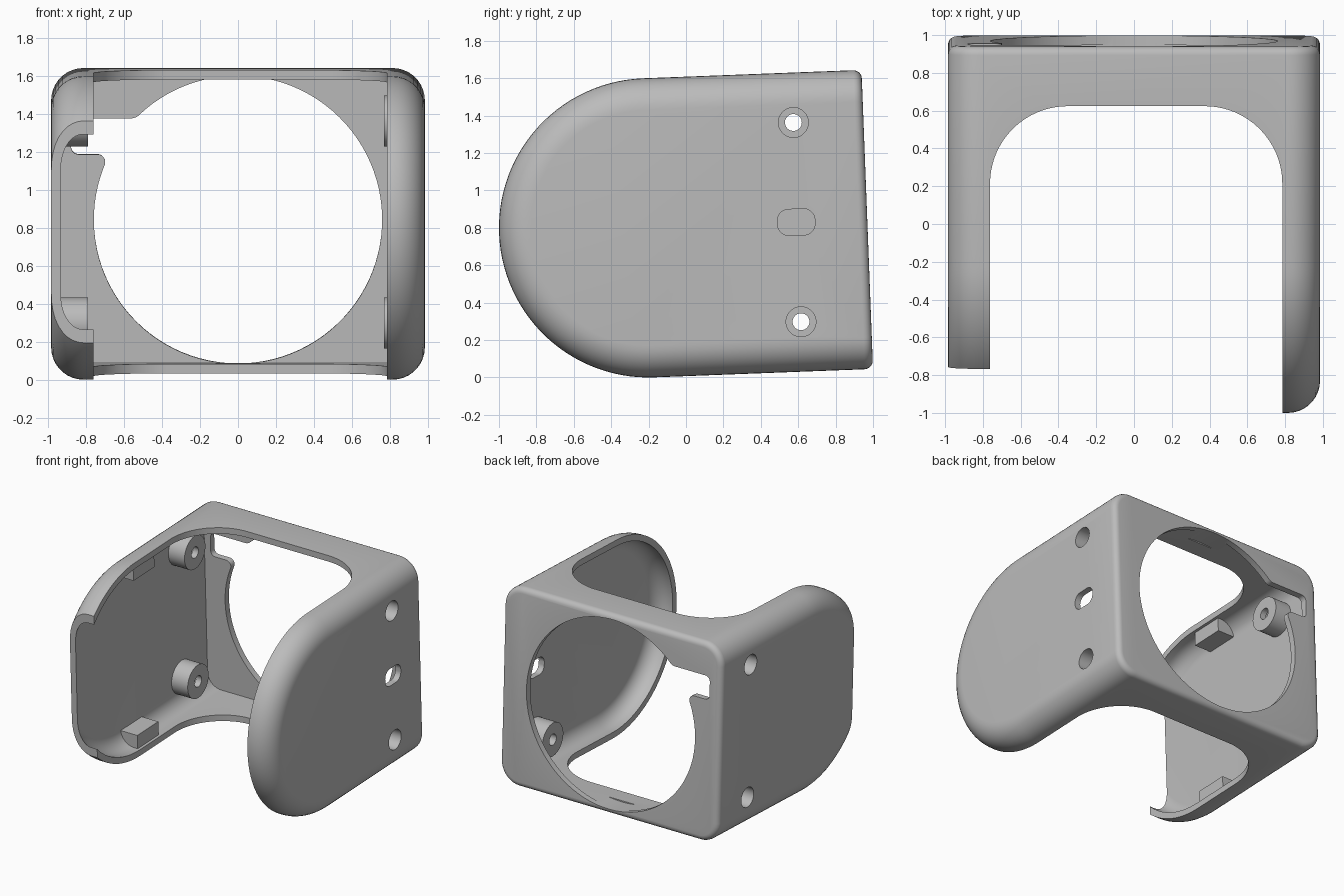
import bpy, bmesh, math
from mathutils import Vector

default = bpy.data.objects.get("Cube")
if default:
    bpy.data.objects.remove(default, do_unlink=True)

RADIUS, HALF_WIDTH, BACK, WALL = 0.8, 0.985, 1.17, 0.05
TILT = math.radians(2.2)

grey = bpy.data.materials.new("plain grey")
grey.use_nodes = True
grey.diffuse_color = (0.5, 0.5, 0.5, 1)
for node in grey.node_tree.nodes:
    if node.type == 'BSDF_PRINCIPLED':
        node.inputs["Base Color"].default_value = grey.diffuse_color


def make_object(name, bm):
    bmesh.ops.recalc_face_normals(bm, faces=bm.faces[:])
    mesh = bpy.data.meshes.new(name)
    bm.to_mesh(mesh)
    bm.free()
    mesh.materials.append(grey)
    obj = bpy.data.objects.new(name, mesh)
    bpy.context.collection.objects.link(obj)
    return obj


def prism_mesh(outline, axis, start, end):
    """Extrude a 2D outline along one axis."""
    place = {'x': lambda u, v, d: (d, u, v),
             'y': lambda u, v, d: (u, d, v),
             'z': lambda u, v, d: (u, v, d)}[axis]
    bm = bmesh.new()
    rings = [[bm.verts.new(place(u, v, d)) for u, v in outline] for d in (start, end)]
    for ring in rings:
        bm.faces.new(ring)
    n = len(outline)
    for i in range(n):
        j = (i + 1) % n
        bm.faces.new((rings[0][i], rings[0][j], rings[1][j], rings[1][i]))
    bmesh.ops.recalc_face_normals(bm, faces=bm.faces[:])
    return bm


def prism(name, outline, axis, start, end):
    return make_object(name, prism_mesh(outline, axis, start, end))


def arc(cu, cv, r, a0, a1, steps):
    angles = [math.radians(a0 + (a1 - a0) * i / steps) for i in range(steps + 1)]
    return [(cu + r * math.cos(a), cv + r * math.sin(a)) for a in angles]


def circle(cu, cv, r, steps=40):
    return arc(cu, cv, r, 0, 360, steps)[:-1]


def rounded(corners, steps=12):
    """Outline from (u, v, radius) corners; radius 0 keeps the point."""
    points = []
    for i, (u, v, r) in enumerate(corners):
        p = Vector((u, v))
        if r == 0:
            points.append((u, v))
            continue
        d1 = (Vector(corners[i - 1][:2]) - p).normalized()
        d2 = (Vector(corners[(i + 1) % len(corners)][:2]) - p).normalized()
        half = d1.angle(d2) / 2
        centre = p + (d1 + d2).normalized() * r / math.sin(half)
        s, e = (p + d * r / math.tan(half) - centre for d in (d1, d2))
        for k in range(steps + 1):
            points.append(tuple(centre + s.lerp(e, k / steps).normalized() * r))
    return points


def box_outline(u0, u1, v0, v1, r=0):
    return rounded([(u0, v0, r), (u1, v0, r), (u1, v1, r), (u0, v1, r)])


def boolean(obj, cutter, operation='DIFFERENCE'):
    mod = obj.modifiers.new("cut", 'BOOLEAN')
    mod.operation, mod.solver, mod.object = operation, 'EXACT', cutter
    bpy.context.view_layer.objects.active = obj
    bpy.ops.object.modifier_apply(modifier=mod.name)
    bpy.data.objects.remove(cutter, do_unlink=True)


def body_form(name, inset, back_round=0):
    """D-shaped body with rounded side edges and a flat back."""
    r = RADIUS - inset
    outline = arc(0, 0, r, 90, 270, 56) + [(1.7, -r), (1.7, r)]
    w = HALF_WIDTH - inset
    bm = prism_mesh(outline, 'x', -w, w)
    rims = [e for e in bm.edges if abs(e.verts[0].co.x - e.verts[1].co.x) < 0.001]
    bmesh.ops.bevel(bm, geom=rims, offset=0.17 - inset, segments=9, profile=0.5,
                    affect='EDGES', clamp_overlap=False)
    cut = bmesh.ops.bisect_plane(bm, geom=bm.verts[:] + bm.edges[:] + bm.faces[:],
                                 plane_co=(0, BACK - inset, 0), plane_no=(0, 1, 0),
                                 clear_outer=True)
    loop = [g for g in cut["geom_cut"] if isinstance(g, bmesh.types.BMEdge)]
    bmesh.ops.contextual_create(bm, geom=loop)
    if back_round:
        bmesh.ops.bevel(bm, geom=loop, offset=back_round, segments=5, profile=0.5,
                        affect='EDGES', clamp_overlap=False)
    return make_object(name, bm)


# Hollow shell
shell = body_form("shell", 0, 0.045)
boolean(shell, body_form("cavity", WALL))

# Front, top and bottom opening between the side walls
opening = rounded([(-0.762, -2, 0), (0.785, -2, 0), (0.785, 0.855, 0.41), (-0.762, 0.855, 0.41)], 20)
boolean(shell, prism("opening", opening, 'z', -2, 2))

# Shortened front of one side wall
boolean(shell, prism("side_trim", box_outline(-2, -0.545, -2, 2), 'x', -2, -0.5))

# Round back hole with a notch in its upper corner
R, LOW, HIGH = 0.76, 0.345, 0.535
hole = [(u, v, 0) for u, v in arc(0, 0, R, 159, 490, 90)]
hole += [(-math.sqrt(R * R - HIGH * HIGH), HIGH, 0.06), (-0.88, HIGH, 0.04),
         (-0.88, LOW, 0.04), (-math.sqrt(R * R - LOW * LOW), LOW, 0.042)]
boolean(shell, prism("back_hole", rounded(hole, 8), 'y', 1.0, 1.4))

# Slot in one side wall
boolean(shell, prism("slot", box_outline(0.69, 0.89, -0.07, 0.07, 0.06), 'x', 0.85, 1.1))

# Screw bosses with counterbored holes through both side walls
parts = [shell]
for side, tip in ((-1, 0.79), (1, 0.77)):
    for level, z in (("lower", -0.533), ("upper", 0.533)):
        name = f"{level}_boss_{'left' if side > 0 else 'right'}"
        boss = prism(name, circle(0.795, z, 0.135), 'x', side * 0.95, side * tip)
        for target in (shell, boss):
            boolean(target, prism("counterbore", circle(0.795, z, 0.08), 'x', side * 0.84, side * 1.1))
        boolean(boss, prism("screw_hole", circle(0.795, z, 0.045), 'x', side * 0.7, side * 0.9))
        parts.append(boss)

# Small stop blocks fitted into the shortened side wall
for level, sign in (("lower", -1), ("upper", 1)):
    block = prism(f"{level}_stop_block", box_outline(0, 0.27, sign * 0.64, sign * 0.9), 'x', -1.1, -0.785)
    boolean(block, body_form("fit", WALL / 2), 'INTERSECT')
    parts.append(block)

# Smooth shading and the slight backward tilt
bpy.ops.object.select_all(action='DESELECT')
for obj in parts:
    obj.location = (0, -0.2, 0.8)
    obj.rotation_euler = (TILT, 0, 0)
    obj.select_set(True)
bpy.context.view_layer.objects.active = shell
bpy.ops.object.shade_smooth_by_angle(angle=math.radians(30))
